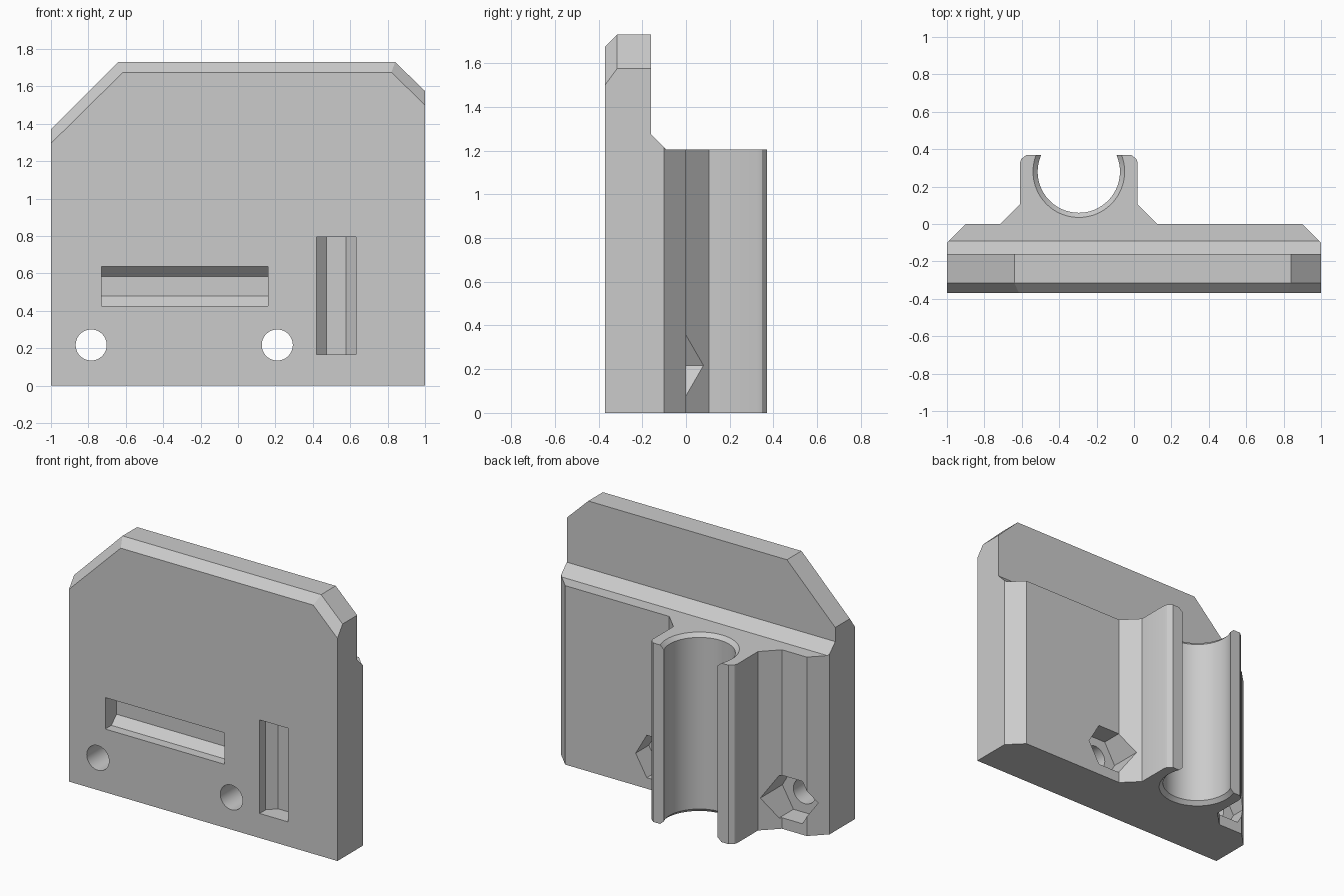
import bpy
import bmesh
from math import cos, sin, pi, radians
from mathutils import Vector

cube = bpy.data.objects.get("Cube")
if cube:
    bpy.data.objects.remove(cube, do_unlink=True)

grey = bpy.data.materials.new("plain grey")
grey.use_nodes = True
grey.diffuse_color = (0.6, 0.6, 0.6, 1)
grey.node_tree.nodes["Principled BSDF"].inputs["Base Color"].default_value = (0.6, 0.6, 0.6, 1)


def loft(name, rings):
    """Closed solid through rings that have equal point counts."""
    bm = bmesh.new()
    loops = [[bm.verts.new(p) for p in ring] for ring in rings]
    n = len(loops[0])
    for a, b in zip(loops, loops[1:]):
        for i in range(n):
            j = (i + 1) % n
            bm.faces.new((a[i], a[j], b[j], b[i]))
    bm.faces.new(loops[0])
    bm.faces.new(loops[-1])
    bmesh.ops.recalc_face_normals(bm, faces=bm.faces)
    mesh = bpy.data.meshes.new(name)
    bm.to_mesh(mesh)
    bm.free()
    mesh.materials.append(grey)
    obj = bpy.data.objects.new(name, mesh)
    bpy.context.collection.objects.link(obj)
    return obj


def combine(body, tool, operation):
    """Apply a boolean and discard the tool."""
    bpy.context.view_layer.objects.active = body
    mod = body.modifiers.new("cut", "BOOLEAN")
    mod.operation = operation
    mod.solver = "EXACT"
    mod.object = tool
    bpy.ops.object.modifier_apply(modifier=mod.name)
    bpy.data.objects.remove(tool, do_unlink=True)


def circle(r, n):
    return [(r * cos(2 * pi * i / n), r * sin(2 * pi * i / n)) for i in range(n)]


# Plate outline with clipped corners and a chamfered front edge
FRONT = -0.37
outer = [(-1, 0), (1, 0), (1, 1.575), (0.84, 1.73), (-0.64, 1.73), (-1, 1.37)]
inner = [(-1, 0), (1, 0), (1, 1.5), (0.82, 1.675), (-0.615, 1.675), (-1, 1.295)]
bracket = loft("clip_bracket", [[(x, y, z) for x, z in pts] for pts, y in
                                ((inner, FRONT), (outer, -0.315), (outer, 0.5))])

# Plan shape: chamfered back corners, flared base and the two clip arms
CLIP_X, BORE_Y = -0.295, 0.28
half_arm = [(0.42, 0), (0.315, 0.105), (0.315, 0.325), (0.308, 0.347), (0.28, 0.37)]
right_arm = [(CLIP_X + x, y) for x, y in half_arm]
left_arm = [(CLIP_X - x, y) for x, y in reversed(half_arm)]
plan = [(-1.1, -0.5), (1.1, -0.5), (1.1, -0.2), (0.9, 0)] + right_arm + left_arm \
    + [(-0.9, 0), (-1.1, -0.2)]
combine(bracket, loft("plan", [[(x, y, z) for x, y in plan] for z in (-0.2, 2)]), "INTERSECT")

# Step with a sloped ledge behind the upper plate
TOP = 1.205
step = [(-0.16, 2.1), (-0.16, TOP + 0.07), (-0.09, TOP), (0.6, TOP), (0.6, 2.1)]
combine(bracket, loft("step", [[(x, y, z) for y, z in step] for x in (-1.3, 1.3)]), "DIFFERENCE")

# Rod bore with chamfered mouths
bore = [(0.27, -0.025), (0.22, 0.025), (0.22, TOP - 0.025), (0.27, TOP + 0.025)]
combine(bracket, loft("bore", [[(CLIP_X + x, BORE_Y + y, z) for x, y in circle(r, 96)]
                               for r, z in bore]), "DIFFERENCE")

# Screw holes and hexagonal nut pockets
for hx in (-0.785, 0.21):
    for r, n, y0, y1 in ((0.083, 48, -0.6, 0.2), (0.165, 6, -0.14, 0.6)):
        combine(bracket, loft("hole", [[(hx + x, y, 0.217 + z) for x, z in circle(r, n)]
                                       for y in (y0, y1)]), "DIFFERENCE")

# Front slots with bevelled floors along their long sides
section = [(-0.106, -0.1), (0.106, -0.1), (0.106, 0.065), (0.052, 0.12),
           (-0.052, 0.12), (-0.106, 0.065)]
across = [[(x, FRONT + d, 0.532 + s) for s, d in section] for x in (-0.73, 0.16)]
upright = [[(0.526 + s, FRONT + d, z) for s, d in section] for z in (0.165, 0.795)]
for rings in (across, upright):
    combine(bracket, loft("slot", rings), "DIFFERENCE")

# Smooth round walls, sharp edges elsewhere
bpy.ops.object.select_all(action="DESELECT")
bracket.select_set(True)
bpy.context.view_layer.objects.active = bracket
bpy.ops.object.shade_smooth_by_angle(angle=radians(20))
